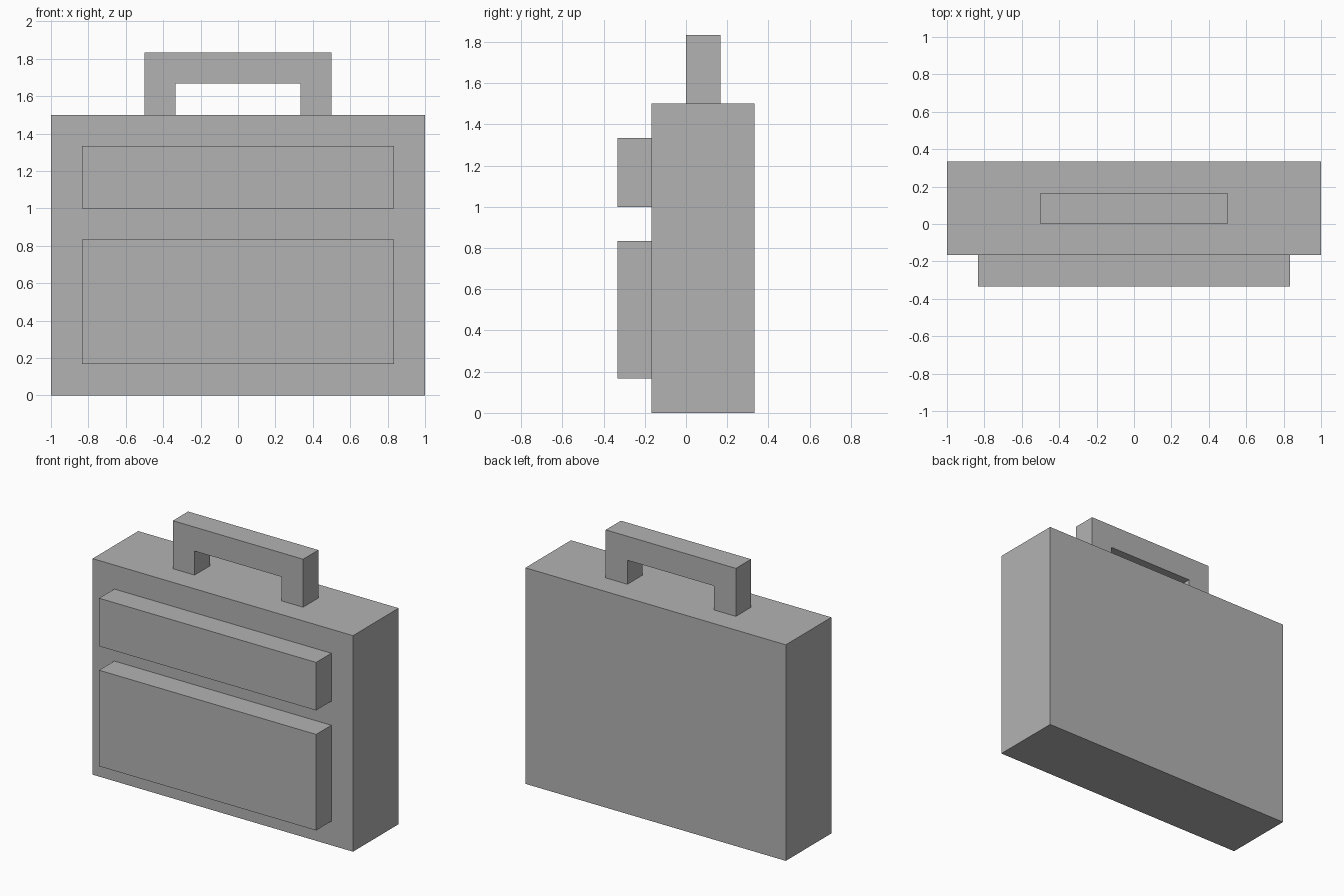
import bpy
import bmesh

U = 1 / 6  # design module: every edge sits on this grid

if "Cube" in bpy.data.objects:
    bpy.data.objects.remove(bpy.data.objects["Cube"], do_unlink=True)

grey = bpy.data.materials.new("plain grey")
grey.use_nodes = True
colour = (0.45, 0.45, 0.45, 1)
grey.diffuse_color = colour
grey.node_tree.nodes["Principled BSDF"].inputs["Base Color"].default_value = colour


def extrude_profile(name, outline, y_front, y_back):
    """Flat-sided part from an x-z outline, given in modules, pushed along y."""
    bm = bmesh.new()
    face = bm.faces.new([bm.verts.new((x * U, y_front * U, z * U)) for x, z in outline])
    pushed = bmesh.ops.extrude_face_region(bm, geom=[face], use_keep_orig=True)
    verts = [v for v in pushed["geom"] if isinstance(v, bmesh.types.BMVert)]
    bmesh.ops.translate(bm, verts=verts, vec=(0, (y_back - y_front) * U, 0))
    bmesh.ops.recalc_face_normals(bm, faces=bm.faces)
    mesh = bpy.data.meshes.new(name)
    bm.to_mesh(mesh)
    bm.free()
    mesh.materials.append(grey)
    obj = bpy.data.objects.new(name, mesh)
    bpy.context.collection.objects.link(obj)
    return obj


def mirrored(half):
    """Complete a right-hand outline with its left-hand reflection."""
    return half + [(-x, z) for x, z in reversed(half)]


# Main case
extrude_profile("case_body", mirrored([(6, 0), (6, 9)]), -1, 2)

# Front pockets
for name, bottom, top in (("lower_pocket", 1, 5), ("upper_pocket", 6, 8)):
    extrude_profile(name, mirrored([(5, bottom), (5, top)]), -2, -1)

# Arched carrying handle
extrude_profile("handle", mirrored([(2, 10), (2, 9), (3, 9), (3, 11)]), 0, 1)
